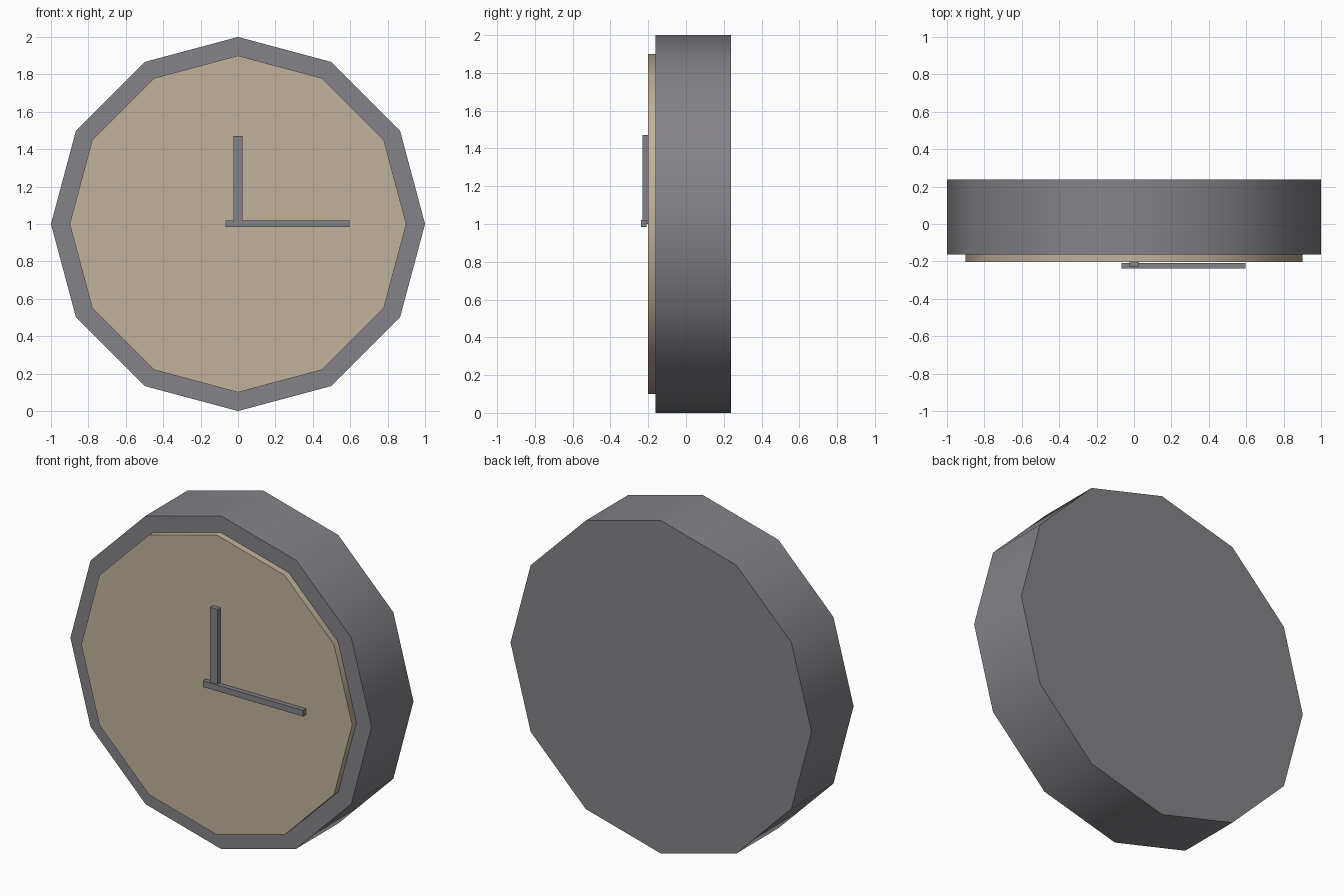
import bpy
from math import radians

if "Cube" in bpy.data.objects:
    bpy.data.objects.remove(bpy.data.objects["Cube"])


def material(name, color):
    mat = bpy.data.materials.new(name)
    mat.diffuse_color = color
    mat.use_nodes = True
    mat.node_tree.nodes["Principled BSDF"].inputs["Base Color"].default_value = mat.diffuse_color
    return mat


def disc(name, radius, y_front, y_back, mat):
    """Twelve-sided disc facing the front, with a corner at the top."""
    bpy.ops.mesh.primitive_cylinder_add(
        vertices=12, radius=radius, depth=y_back - y_front,
        location=(0, (y_front + y_back) / 2, 1), rotation=(radians(90), 0, 0))
    obj = bpy.context.object
    obj.name = name
    bpy.ops.object.transform_apply(location=False, rotation=True, scale=True)
    bpy.ops.object.shade_smooth_by_angle(angle=radians(40))
    obj.data.materials.append(mat)


def box(name, x, y, z, mat):
    """Box between the given (min, max) limits on each axis."""
    limits = (x, y, z)
    bpy.ops.mesh.primitive_cube_add(size=1, location=[(a + b) / 2 for a, b in limits])
    obj = bpy.context.object
    obj.name = name
    obj.scale = [b - a for a, b in limits]
    bpy.ops.object.transform_apply(location=False, rotation=False, scale=True)
    obj.data.materials.append(mat)


dark_grey = material("dark_grey", (0.23, 0.225, 0.245, 1))
tan = material("dial_tan", (0.53, 0.45, 0.33, 1))

# Dark grey clock body
disc("clock_body", 1.0, -0.162, 0.237, dark_grey)

# Tan dial standing slightly proud of the body
disc("dial", 0.9, -0.202, -0.15, tan)

# Hands pointing to three o'clock
box("hour_hand", (-0.025, 0.025), (-0.23, -0.202), (1.0, 1.47), dark_grey)
box("minute_hand", (-0.067, 0.597), (-0.237, -0.209), (0.983, 1.02), dark_grey)
